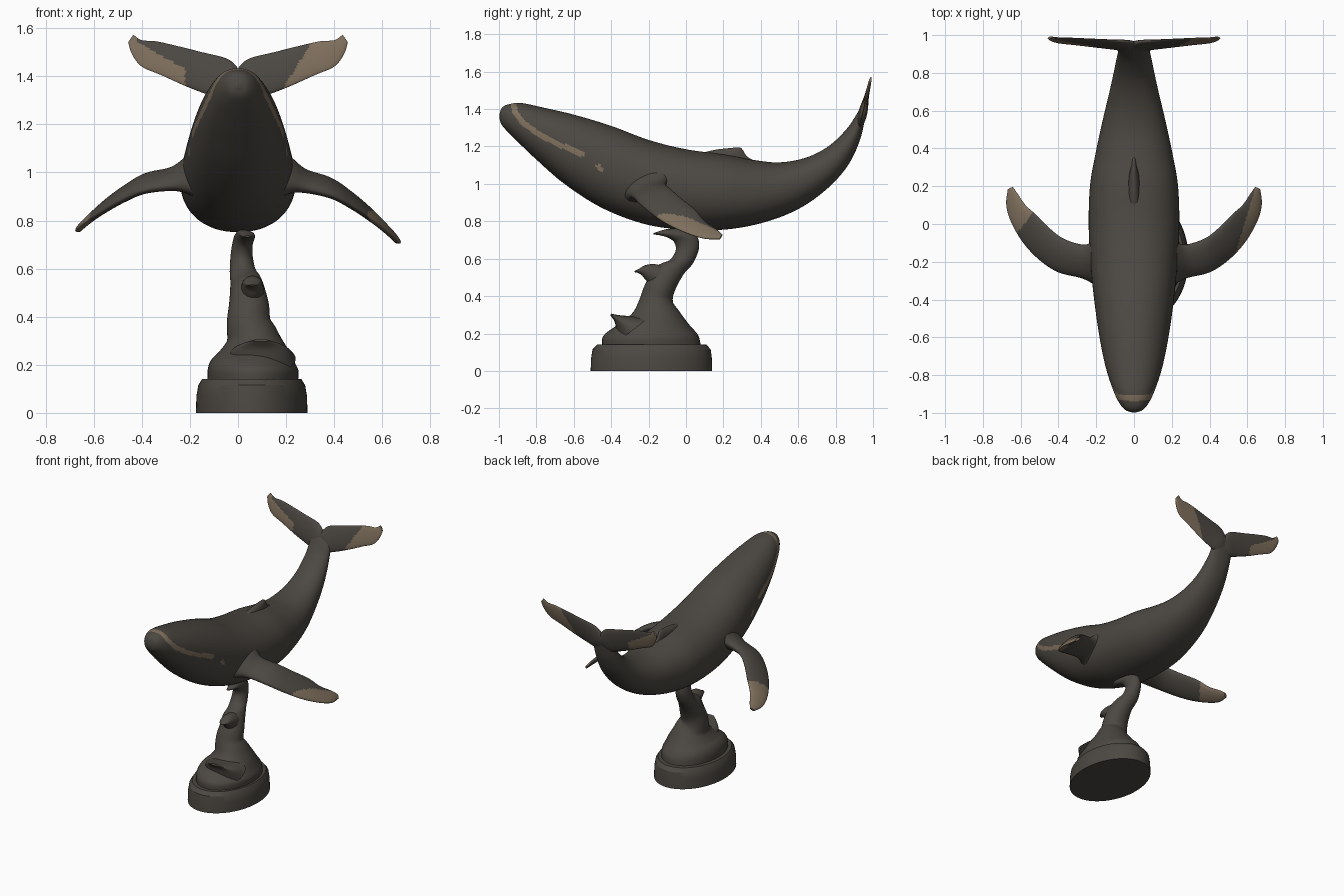
import bpy, bmesh, math
from mathutils import Vector


def material(name, rgb):
    m = bpy.data.materials.new(name)
    m.diffuse_color = (*rgb, 1)
    return m


BRONZE = material("dark bronze", (0.072, 0.064, 0.054))
TAN = material("tan patina", (0.21, 0.158, 0.107))


def catmull(p, t):
    """Smoothly interpolate a list of vectors at parameter t."""
    i = min(int(t), len(p) - 2)
    f = t - i
    b, c = p[i], p[i + 1]
    a = p[i - 1] if i else 2 * b - c
    d = p[i + 2] if i + 2 < len(p) else 2 * c - b
    return 0.5 * (2 * b + (c - a) * f + (2 * a - 5 * b + 4 * c - d) * f * f
                  + (3 * b - a - 3 * c + d) * f ** 3)


def loft(name, rows, steps=6, segs=32, power=2.0, is_tan=None, angle=40):
    """Skin oval sections; each row is (edge A, edge B, half thickness)."""
    A = [Vector(r[0]) for r in rows]
    B = [Vector(r[1]) for r in rows]
    W = [Vector((r[2], 0, 0)) for r in rows]
    n = (len(rows) - 1) * steps
    secs = [(catmull(A, i / steps), catmull(B, i / steps),
             max(catmull(W, i / steps).x, 0.002)) for i in range(n + 1)]
    mids = [(a + b) / 2 for a, b, _ in secs]
    bm = bmesh.new()
    rings = []
    for i, (a, b, w) in enumerate(secs):
        along = mids[min(i + 1, n)] - mids[max(i - 1, 0)]
        half = (b - a) / 2
        side = half.cross(along).normalized() * w
        ring = []
        for k in range(segs):
            c, s = math.cos(math.tau * k / segs), math.sin(math.tau * k / segs)
            c = math.copysign(abs(c) ** (2 / power), c)
            s = math.copysign(abs(s) ** (2 / power), s)
            ring.append(bm.verts.new(mids[i] + half * c + side * s))
        rings.append(ring)
    for r, q in zip(rings, rings[1:]):
        for k in range(segs):
            j = (k + 1) % segs
            bm.faces.new((r[k], r[j], q[j], q[k]))
    bm.faces.new(rings[0])
    bm.faces.new(rings[-1])
    bmesh.ops.recalc_face_normals(bm, faces=bm.faces)
    if is_tan:
        for f in bm.faces:
            f.material_index = int(is_tan(f.calc_center_median()))
    me = bpy.data.meshes.new(name)
    bm.to_mesh(me)
    bm.free()
    me.materials.append(BRONZE)
    me.materials.append(TAN)
    ob = bpy.data.objects.new(name, me)
    bpy.context.collection.objects.link(ob)
    bpy.ops.object.select_all(action='DESELECT')
    ob.select_set(True)
    bpy.context.view_layer.objects.active = ob
    bpy.ops.object.shade_smooth_by_angle(angle=math.radians(angle))
    return ob


def profile(rows, default_x=0.0):
    """Rows of (y, z, y, z, half width[, centre x]) in the side plane."""
    out = []
    for r in rows:
        x = r[5] if len(r) > 5 else default_x
        out.append(((x, r[0], r[1]), (x, r[2], r[3]), r[4]))
    return out


# Whale body with mouth stripes and eye spots
STRIPE = [Vector(p) for p in ((-0.925, 1.45), (-0.915, 1.385), (-0.87, 1.325),
                              (-0.8, 1.275), (-0.7, 1.22), (-0.56, 1.16))]


def body_marks(c):
    p = Vector((c.y, c.z))
    if ((p.x + 0.46) * 0.8 - (p.y - 1.085) * 0.6) ** 2 / 0.028 ** 2 + \
       ((p.x + 0.46) * 0.6 + (p.y - 1.085) * 0.8) ** 2 / 0.014 ** 2 < 1:
        return True
    for a, b in zip(STRIPE, STRIPE[1:]):
        t = min(max((p - a).dot(b - a) / (b - a).length_squared, 0), 1)
        if (p - a - (b - a) * t).length < 0.015:
            return True
    return False


loft("whale_body", profile([
    (-0.998, 1.37, -0.998, 1.35, 0.008),
    (-0.985, 1.405, -0.985, 1.315, 0.045),
    (-0.95, 1.425, -0.95, 1.275, 0.076),
    (-0.88, 1.432, -0.90, 1.225, 0.106),
    (-0.75, 1.405, -0.80, 1.13, 0.145),
    (-0.60, 1.37, -0.65, 1.0, 0.178),
    (-0.40, 1.31, -0.45, 0.872, 0.208),
    (-0.20, 1.235, -0.22, 0.785, 0.23),
    (0.0, 1.185, 0.0, 0.755, 0.24),
    (0.20, 1.158, 0.22, 0.757, 0.232),
    (0.36, 1.128, 0.42, 0.795, 0.20),
    (0.50, 1.115, 0.60, 0.865, 0.165),
    (0.64, 1.14, 0.75, 0.97, 0.13),
    (0.76, 1.20, 0.86, 1.09, 0.105),
    (0.86, 1.295, 0.925, 1.22, 0.088),
    (0.92, 1.385, 0.957, 1.345, 0.075),
    (0.948, 1.425, 0.968, 1.41, 0.03),
]), steps=14, segs=128, power=2.15, is_tan=body_marks)

# Dorsal fin
loft("dorsal_fin", profile([
    (0.08, 1.165, 0.08, 1.10, 0.03),
    (0.16, 1.183, 0.16, 1.10, 0.03),
    (0.24, 1.192, 0.24, 1.09, 0.028),
    (0.285, 1.195, 0.285, 1.09, 0.02),
    (0.305, 1.18, 0.305, 1.09, 0.014),
    (0.325, 1.148, 0.325, 1.09, 0.012),
    (0.37, 1.12, 0.37, 1.08, 0.01),
]))

# Flippers and flukes, mirrored about the body
FLIPPER = [
    ((0.13, -0.35, 0.90), (0.13, -0.05, 1.10), 0.11),
    ((0.21, -0.315, 0.93), (0.21, -0.09, 1.04), 0.065),
    ((0.28, -0.285, 0.93), (0.27, -0.11, 1.0), 0.04),
    ((0.40, -0.255, 0.90), (0.37, -0.08, 0.97), 0.032),
    ((0.50, -0.19, 0.845), (0.44, -0.03, 0.925), 0.027),
    ((0.585, -0.10, 0.785), (0.52, 0.05, 0.86), 0.022),
    ((0.65, 0.01, 0.735), (0.575, 0.10, 0.80), 0.017),
    ((0.675, 0.10, 0.708), (0.62, 0.165, 0.755), 0.013),
    ((0.668, 0.18, 0.705), (0.642, 0.195, 0.728), 0.008),
]
# Fluke rows: leading x, z, trailing x, z, half thickness
FLUKE = [
    (-0.02, 1.32, 0.0, 1.43, 0.02), (0.06, 1.305, 0.01, 1.445, 0.024),
    (0.13, 1.325, 0.05, 1.475, 0.02), (0.22, 1.36, 0.15, 1.50, 0.015),
    (0.32, 1.405, 0.25, 1.525, 0.012), (0.40, 1.44, 0.34, 1.545, 0.01),
    (0.44, 1.49, 0.40, 1.55, 0.009), (0.457, 1.54, 0.435, 1.572, 0.006),
]


def fluke_y(z):
    return 0.95 + (z - 1.4) * 0.23


def right_flipper_tip(c):
    return c.x - 0.3 * c.y > 0.585


def left_flipper_tip(c):
    return -0.09 * c.x + 0.07 * c.y > 0.0523


def right_fluke_tip(c):
    return c.x > 0.2 + 0.62 * (c.z - 1.37)


def left_fluke_tip(c):
    x = -c.x
    return x > 0.42 or (x > 0.22 and c.z < 1.44 + 0.58 * (x - 0.24))


for label, s, flip_rule, fluke_rule in (
        ("right", 1, right_flipper_tip, right_fluke_tip),
        ("left", -1, left_flipper_tip, left_fluke_tip)):
    lift = 0 if s > 0 else 0.05  # the left flipper is held slightly higher
    rows = [tuple((s * p[0], p[1], p[2] + lift * max(p[0] - 0.2, 0) / 0.48)
                  for p in r[:2]) + (r[2],) for r in FLIPPER]
    loft(label + "_flipper", rows, steps=10, segs=48, is_tan=flip_rule)
    rows = [((s * a, fluke_y(b), b), (s * c, fluke_y(d), d), t)
            for a, b, c, d, t in FLUKE]
    loft(label + "_fluke", rows, steps=10, segs=48, is_tan=fluke_rule)

# Oval plinth
loft("plinth", profile([
    (-0.51, 0, 0.14, 0, 0.232),
    (-0.507, 0.07, 0.138, 0.07, 0.23),
    (-0.50, 0.115, 0.132, 0.115, 0.222),
    (-0.475, 0.14, 0.11, 0.14, 0.207),
], 0.057), steps=1, segs=64, angle=30)

# Rising wave that curls under the belly
loft("wave", profile([
    (-0.45, 0.13, 0.08, 0.13, 0.188, 0.062),
    (-0.44, 0.19, 0.065, 0.19, 0.186, 0.063),
    (-0.36, 0.25, 0.015, 0.25, 0.15, 0.065),
    (-0.285, 0.31, -0.03, 0.31, 0.112, 0.06),
    (-0.25, 0.38, -0.07, 0.37, 0.092, 0.045),
    (-0.22, 0.46, -0.055, 0.44, 0.083, 0.045),
    (-0.17, 0.55, -0.01, 0.52, 0.068, 0.035),
    (-0.09, 0.59, 0.04, 0.58, 0.055, 0.02),
    (-0.055, 0.645, 0.07, 0.66, 0.046, 0.015),
    (-0.065, 0.69, 0.055, 0.725, 0.042, 0.02),
    (-0.10, 0.715, -0.01, 0.755, 0.04, 0.03),
    (-0.14, 0.725, -0.10, 0.758, 0.03, 0.04),
    (-0.175, 0.73, -0.172, 0.738, 0.01, 0.04),
]), steps=6, segs=40)

# Smaller wave crests on the front
loft("middle_crest", profile([
    (-0.14, 0.43, -0.08, 0.55, 0.05),
    (-0.205, 0.475, -0.16, 0.57, 0.046),
    (-0.235, 0.51, -0.215, 0.566, 0.038),
    (-0.26, 0.525, -0.25, 0.547, 0.026),
    (-0.277, 0.528, -0.275, 0.534, 0.008),
], 0.06))
loft("lower_crest", profile([
    (-0.36, 0.16, -0.19, 0.29, 0.145),
    (-0.375, 0.235, -0.29, 0.293, 0.115),
    (-0.385, 0.27, -0.355, 0.298, 0.08),
    (-0.405, 0.297, -0.40, 0.306, 0.035),
], 0.095))
